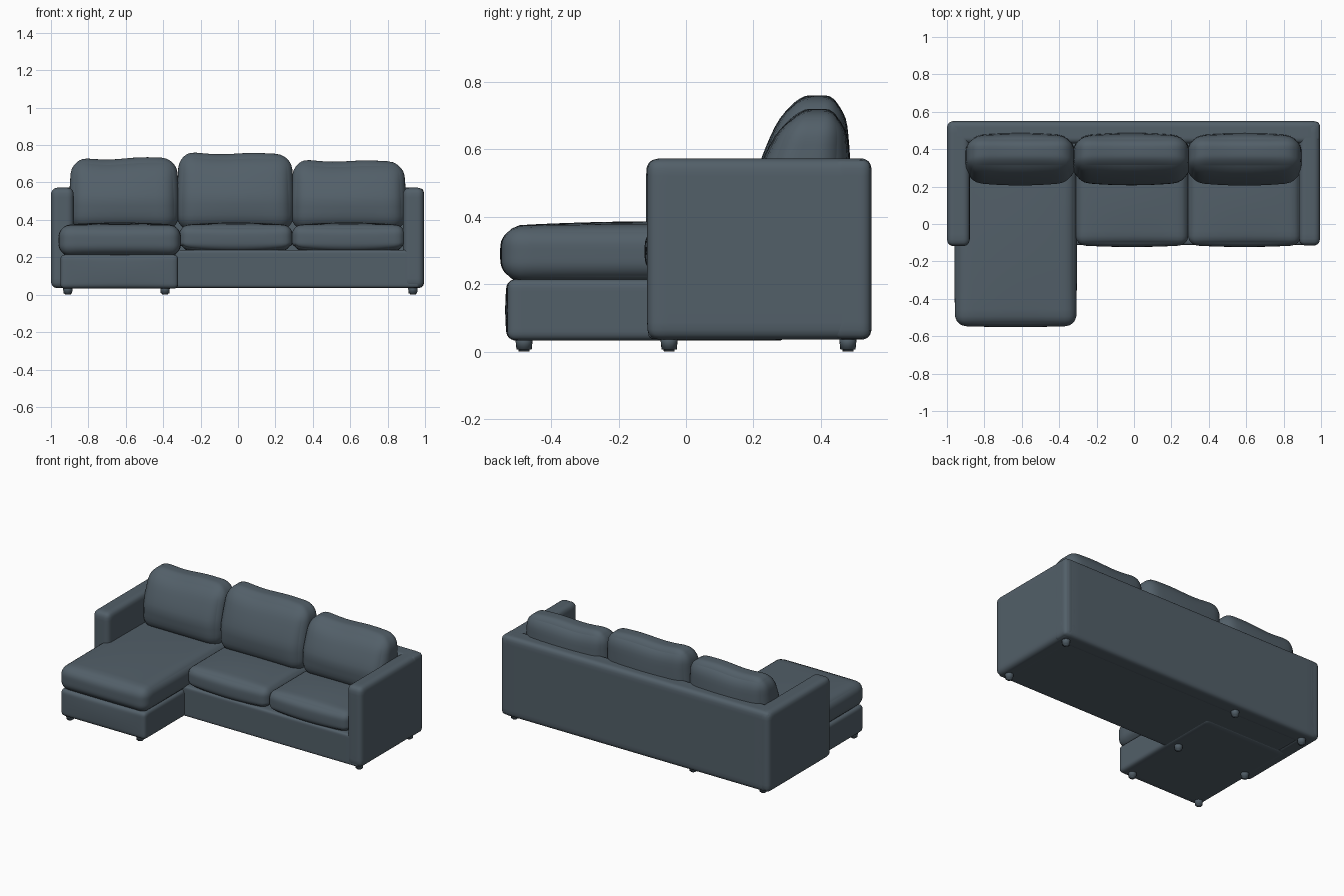
import bpy, bmesh, math
from mathutils import Vector

cube = bpy.data.objects.get("Cube")
if cube:
    bpy.data.objects.remove(cube, do_unlink=True)

fabric = bpy.data.materials.new("slate fabric")
fabric.use_nodes = True
COLOR = (0.085, 0.115, 0.14, 1)
fabric.diffuse_color = COLOR
fabric.node_tree.nodes["Principled BSDF"].inputs["Base Color"].default_value = COLOR


def finish(bm, name):
    bmesh.ops.recalc_face_normals(bm, faces=bm.faces)
    mesh = bpy.data.meshes.new(name)
    bm.to_mesh(mesh)
    bm.free()
    mesh.materials.append(fabric)
    obj = bpy.data.objects.new(name, mesh)
    bpy.context.collection.objects.link(obj)
    for poly in mesh.polygons:
        poly.use_smooth = True
    return obj


def soft_box(name, lo, hi, radius, puff=(0, 0, 0), shape=None, cuts=19):
    """Rounded box between two corners; puff swells each pair of faces."""
    lo, hi = Vector(lo), Vector(hi)
    mid, half = (lo + hi) / 2, (hi - lo) / 2
    bm = bmesh.new()
    bmesh.ops.create_cube(bm, size=2)
    bmesh.ops.subdivide_edges(bm, edges=bm.edges[:], cuts=cuts, use_grid_fill=True)
    for v in bm.verts:
        p = Vector([math.sin(c * math.pi / 2) for c in v.co])
        q = Vector([c * h for c, h in zip(p, half)])
        core = Vector([max(r - h, min(h - r, c)) for c, h, r in zip(q, half, [radius] * 3)])
        q = core + (q - core).normalized() * radius
        # Swell, strongest in the middle of every face
        for a in range(3):
            b, c = (a + 1) % 3, (a + 2) % 3
            q[a] += puff[a] * p[a] * (1 - p[b] ** 2) * (1 - p[c] ** 2)
        v.co = mid + q
        if shape:
            v.co = shape(v.co, p)
    return finish(bm, name)


# Frame: back panel, arms and bases
soft_box("backrest_frame", (-0.995, 0.43, 0.035), (0.995, 0.55, 0.572), 0.03)
soft_box("right_arm", (-1, -0.118, 0.035), (-0.878, 0.55, 0.572), 0.035)
soft_box("left_arm", (0.882, -0.115, 0.035), (0.995, 0.55, 0.572), 0.035)
soft_box("seat_base", (-0.9, -0.112, 0.037), (0.97, 0.5, 0.24), 0.015)
soft_box("chaise_base", (-0.95, -0.53, 0.032), (-0.32, 0.3, 0.215), 0.025, (0, 0.006, 0))


# Seat cushions, with lower edges that sag in the middle of the front
def sag(co, p):
    if p.z < 0:
        co.z += 0.022 * p.x ** 2 * -p.z
    return co


soft_box("chaise_cushion", (-0.957, -0.545, 0.208), (-0.308, 0.4, 0.372), 0.06, (0.003, 0.006, 0.014))
for name, x0 in (("middle_seat_cushion", -0.312), ("left_seat_cushion", 0.29)):
    soft_box(name, (x0, -0.113, 0.222), (x0 + 0.602, 0.4, 0.372), 0.05, (0.002, 0.01, 0.014), sag)


# Back cushions: thinner and leaning back toward the top
def back_cushion(name, x0, x1, top, tilt):
    def lean(co, p):
        t = max(0, min(1, (co.z - 0.5) / (top - 0.5)))
        co.y = 0.47 - (0.47 - co.y) * (1 - 0.34 * t ** 1.3)
        co.x -= 0.012 * p.x * t
        co.z += t * (tilt * p.x - 0.01 * math.cos(p.x * math.pi / 2) + 0.004 * math.sin(p.x * 5))
        return co
    soft_box(name, (x0, 0.225, 0.34), (x1, 0.468, top), 0.085, (0.004, 0.02, 0.006), lean)


back_cushion("right_back_cushion", -0.9, -0.318, 0.732, 0.006)
back_cushion("middle_back_cushion", -0.325, 0.296, 0.758, -0.002)
back_cushion("left_back_cushion", 0.286, 0.896, 0.718, -0.002)

# Feet: short tapered pegs
feet = [(x, y) for x in (-0.91, -0.39) for y in (-0.48, -0.05, 0.48)]
feet += [(0.935, -0.05), (0.935, 0.48)]
for i, (x, y) in enumerate(feet):
    bm = bmesh.new()
    bmesh.ops.create_cone(bm, cap_ends=True, segments=16, radius1=0.022, radius2=0.027, depth=0.05)
    rim = [e for e in bm.edges if all(v.co.z < 0 for v in e.verts)]
    bmesh.ops.bevel(bm, geom=rim, offset=0.006, segments=2, affect='EDGES')
    bmesh.ops.translate(bm, verts=bm.verts, vec=(x, y, 0.025))
    finish(bm, f"foot_{i + 1}")
